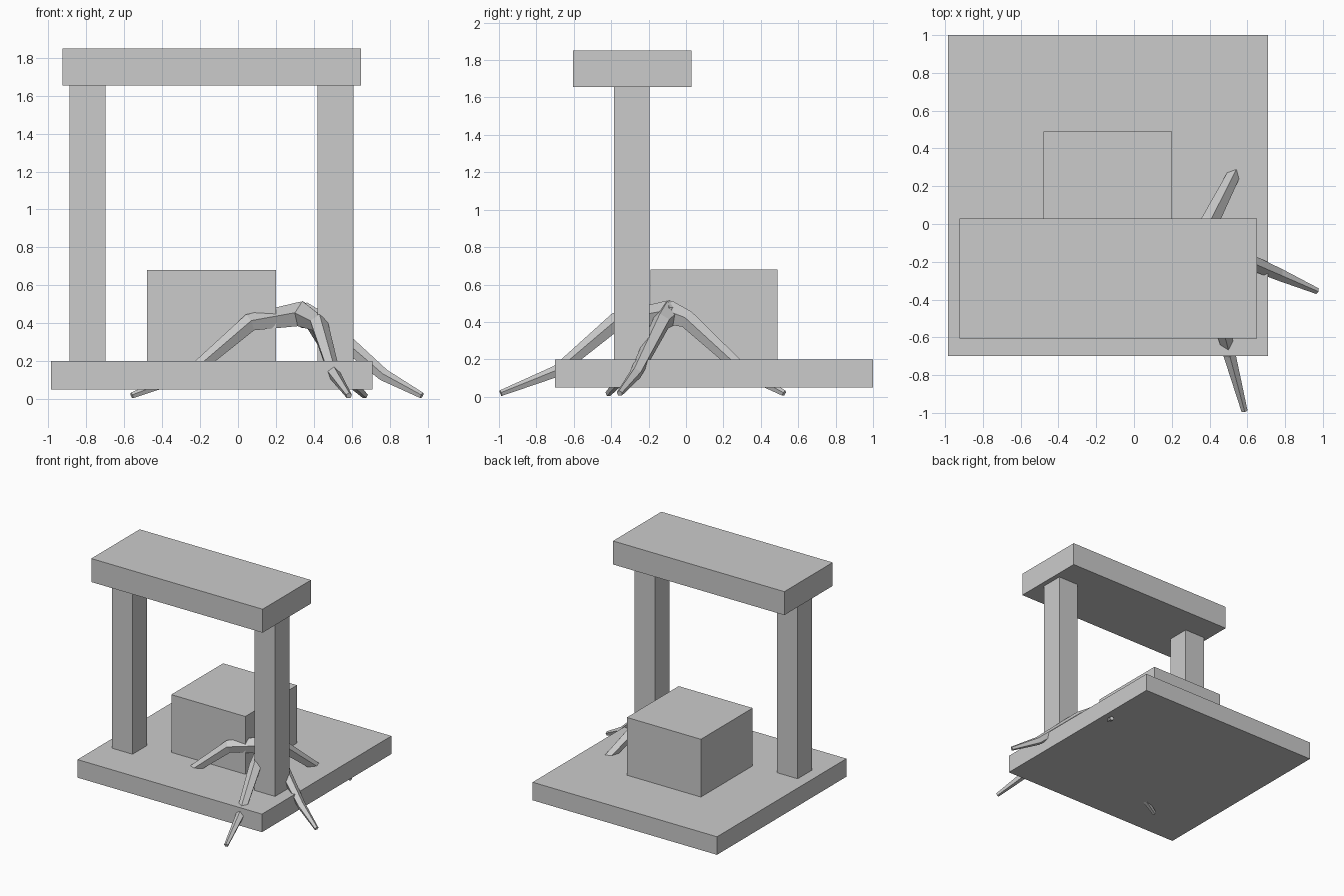
import bpy, bmesh, math
from mathutils import Vector

if "Cube" in bpy.data.objects:
    bpy.data.objects.remove(bpy.data.objects["Cube"])


def link(name, bm):
    bmesh.ops.recalc_face_normals(bm, faces=bm.faces[:])
    mesh = bpy.data.meshes.new(name)
    bm.to_mesh(mesh)
    bm.free()
    obj = bpy.data.objects.new(name, mesh)
    bpy.context.collection.objects.link(obj)
    return obj


def block(name, x, y, z):
    bm = bmesh.new()
    bmesh.ops.create_cube(bm, size=1)
    for v in bm.verts:
        v.co = [(r[0] + r[1]) / 2 + c * (r[1] - r[0]) for c, r in zip(v.co, (x, y, z))]
    return link(name, bm)


def leg(name, path, radii=(0.07, 0.05, 0.034, 0.017), sides=5):
    """Tapered low-poly limb swept along a bent path, ridge upwards."""
    pts = [Vector(p) for p in path]
    flat = pts[-1] - pts[0]
    side = Vector((-flat.y, flat.x, 0)).normalized()
    bm = bmesh.new()
    rings = []
    for i, (p, r) in enumerate(zip(pts, radii)):
        before = (p - pts[i - 1]).normalized() if i else Vector()
        after = (pts[i + 1] - p).normalized() if i < len(pts) - 1 else Vector()
        up = (before + after).normalized().cross(side).normalized()
        ring = []
        for k in range(sides):
            a = 2 * math.pi * k / sides
            ring.append(bm.verts.new(p + r * (math.cos(a) * up + math.sin(a) * side)))
        rings.append(ring)
    for a, b in zip(rings, rings[1:]):
        for k in range(sides):
            n = (k + 1) % sides
            bm.faces.new((a[k], a[n], b[n], b[k]))
    bm.faces.new(rings[0])
    bm.faces.new(rings[-1])
    return link(name, bm)


# Gateway and pedestal
block("base_slab", (-0.985, 0.71), (-0.70, 1.0), (0.05, 0.20))
block("pedestal", (-0.48, 0.20), (-0.19, 0.49), (0.20, 0.68))
for name, x in (("left_pillar", -0.89), ("right_pillar", 0.42)):
    block(name, (x, x + 0.19), (-0.385, -0.195), (0.20, 1.655))
block("lintel", (-0.925, 0.65), (-0.605, 0.03), (1.655, 1.85))

# Four jointed legs spreading from a common crown
hub = (0.34, -0.09, 0.445)
leg("left_leg", [hub, (0.06, -0.20, 0.40), (-0.25, -0.31, 0.135), (-0.56, -0.415, 0.018)])
leg("front_leg", [hub, (0.425, -0.375, 0.40), (0.505, -0.69, 0.135), (0.585, -0.99, 0.018)])
leg("right_leg", [hub, (0.45, -0.13, 0.40), (0.77, -0.268, 0.125), (0.97, -0.355, 0.018)])
leg("back_leg", [hub, (0.40, 0.01, 0.41), (0.555, 0.315, 0.13), (0.67, 0.525, 0.018)])

# Crown where the legs meet
bm = bmesh.new()
bmesh.ops.create_icosphere(bm, subdivisions=1, radius=0.072)
bmesh.ops.translate(bm, verts=bm.verts[:], vec=hub)
link("leg_crown", bm)
